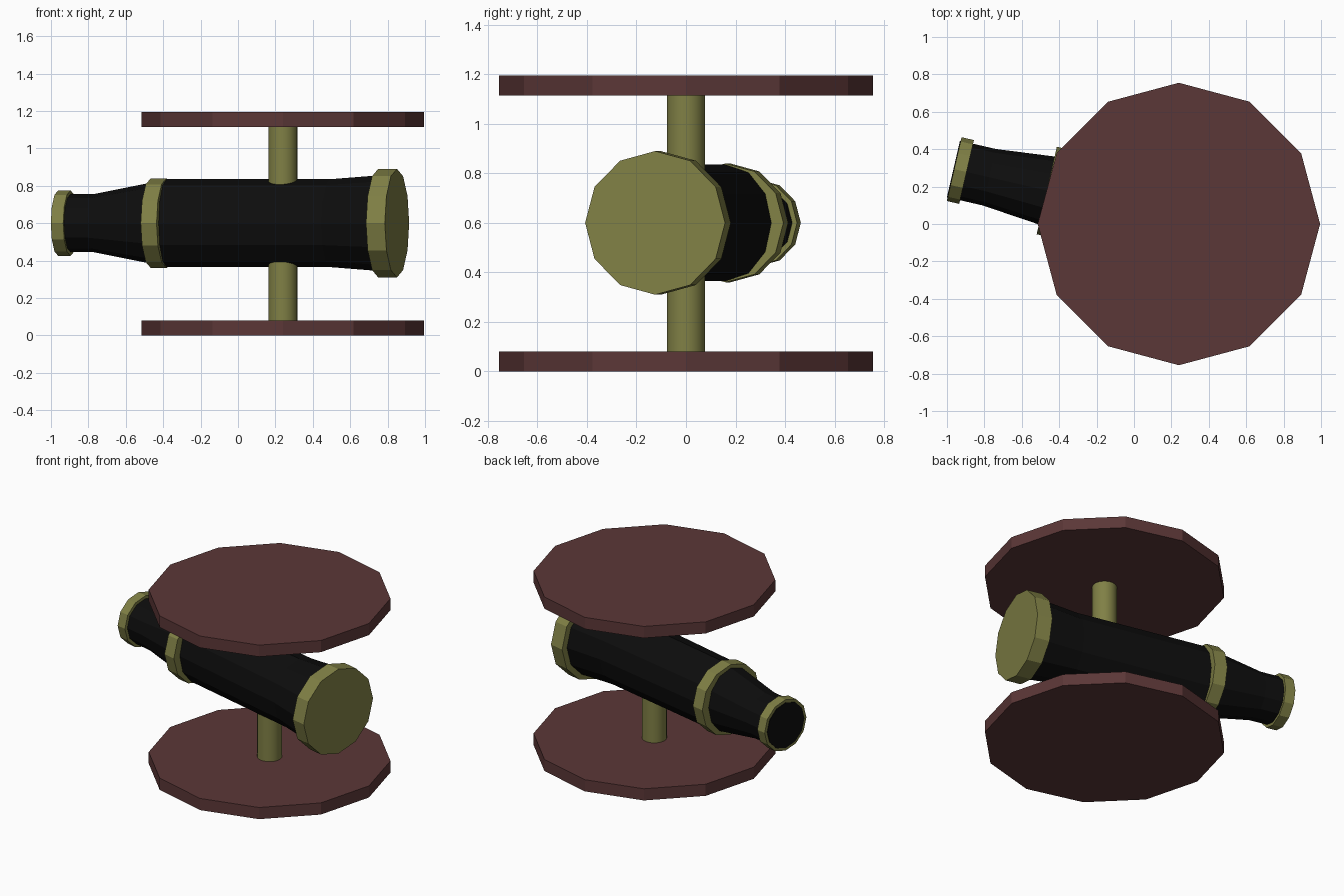
import bpy
import bmesh
from math import radians, sin, cos, tau
from mathutils import Matrix

cube = bpy.data.objects.get("Cube")
if cube:
    bpy.data.objects.remove(cube, do_unlink=True)


def material(name, colour):
    mat = bpy.data.materials.new(name)
    mat.use_nodes = True
    mat.diffuse_color = (*colour, 1)
    bsdf = next(n for n in mat.node_tree.nodes if n.type == 'BSDF_PRINCIPLED')
    bsdf.inputs["Base Color"].default_value = (*colour, 1)
    return mat


BROWN = material("dark_red_brown", (0.105, 0.038, 0.038))
BRASS = material("dull_brass", (0.216, 0.216, 0.06))
BLACK = material("black", (0.004, 0.004, 0.004))


def loft(name, stations, sides, mat, matrix):
    """Closed tube along local z; each station is (position, side radius, upright radius)."""
    bm = bmesh.new()
    loops = []
    for pos, rx, ry in stations:
        loops.append([bm.verts.new((rx * cos(tau * i / sides), ry * sin(tau * i / sides), pos))
                      for i in range(sides)])
    for a, b in zip(loops, loops[1:]):
        for i in range(sides):
            j = (i + 1) % sides
            bm.faces.new((a[i], a[j], b[j], b[i]))
    bm.faces.new(loops[0][::-1])
    bm.faces.new(loops[-1])
    bmesh.ops.recalc_face_normals(bm, faces=bm.faces)
    mesh = bpy.data.meshes.new(name)
    bm.to_mesh(mesh)
    bm.free()
    mesh.materials.append(mat)
    obj = bpy.data.objects.new(name, mesh)
    obj.matrix_world = matrix
    bpy.context.collection.objects.link(obj)
    return obj


def cylinder(name, start, end, radius, sides, mat, matrix):
    return loft(name, [(start, radius, radius), (end, radius, radius)], sides, mat, matrix)


# Twelve-sided plates joined by a round post
stand = Matrix.Translation((0.24, 0, 0))
cylinder("base_plate", 0, 0.08, 0.755, 12, BROWN, stand)
cylinder("top_plate", 1.115, 1.195, 0.755, 12, BROWN, stand)
post = cylinder("post", 0.07, 1.12, 0.077, 32, BRASS, stand)
bpy.ops.object.select_all(action='DESELECT')
post.select_set(True)
bpy.context.view_layer.objects.active = post
bpy.ops.object.shade_smooth_by_angle(angle=radians(30))

# Telescope frame: local z runs along the tube, local y points up
tube = (Matrix.Translation((0.24, 0.016, 0.6)) @ Matrix.Rotation(radians(-13), 4, 'Z')
        @ Matrix.Rotation(radians(90), 4, 'Z') @ Matrix.Rotation(radians(90), 4, 'X'))

# Black tube, slightly narrow at the sides in the middle
loft("telescope_tube", [
    (-1.237, 0.155, 0.155), (-1.04, 0.155, 0.155), (-0.72, 0.187, 0.217),
    (-0.64, 0.19, 0.235), (0.26, 0.21, 0.235), (0.53, 0.25, 0.256)], 12, BLACK, tube)

# Brass collars and the closed front cap
for name, start, end, radius in (
        ("eyepiece_ring", -1.233, -1.165, 0.175),
        ("middle_ring", -0.725, -0.638, 0.24),
        ("front_cap", 0.523, 0.626, 0.29)):
    cylinder(name, start, end, radius, 12, BRASS, tube)
